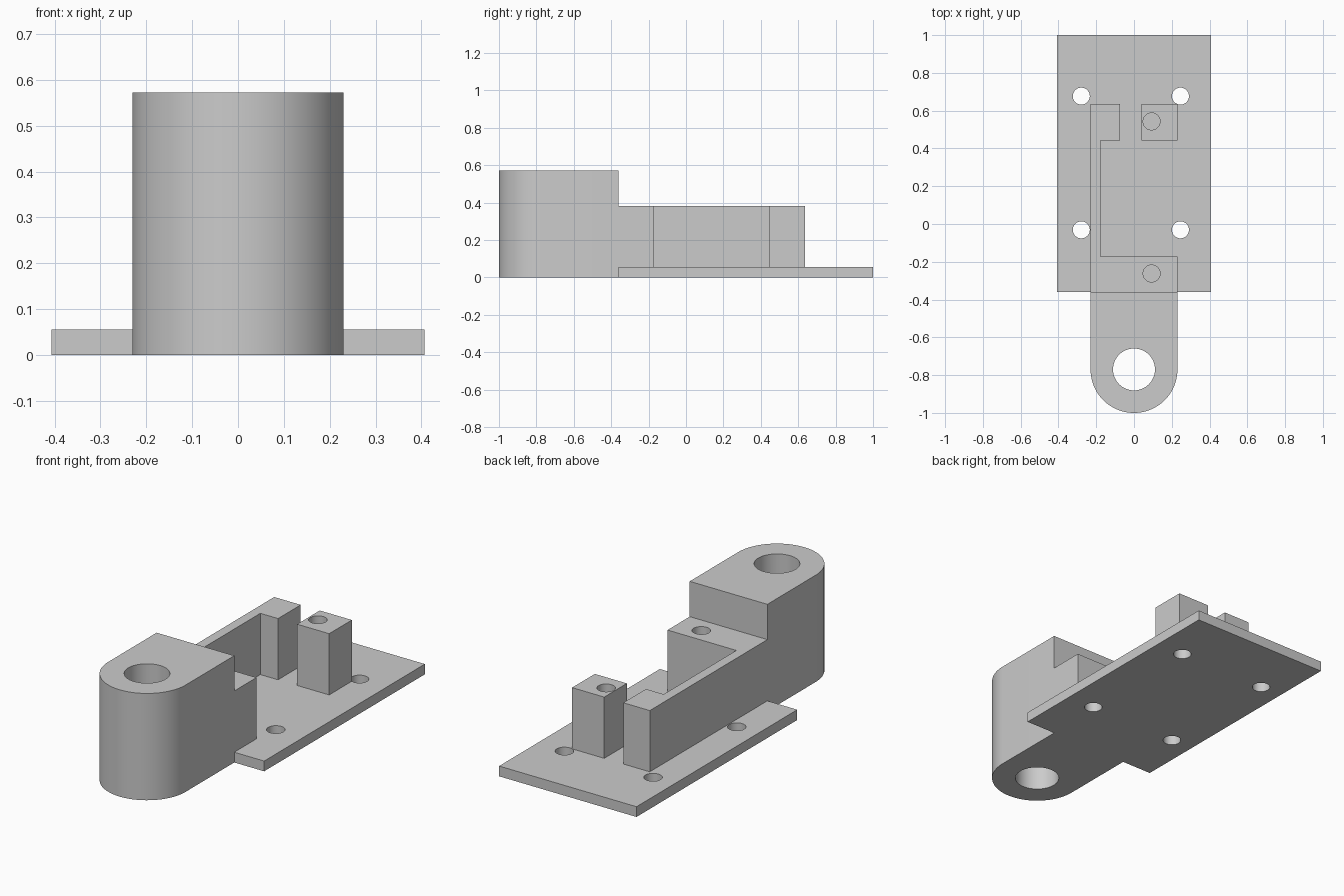
import bpy
import bmesh
from math import pi, cos, sin, radians

cube = bpy.data.objects.get("Cube")
if cube:
    bpy.data.objects.remove(cube, do_unlink=True)

grey = bpy.data.materials.new("plain grey")
grey.use_nodes = True
colour = (0.6, 0.6, 0.6, 1)
grey.diffuse_color = colour
grey.node_tree.nodes["Principled BSDF"].inputs["Base Color"].default_value = colour

PLATE_TOP, FRAME_TOP, BOSS_TOP = 0.055, 0.383, 0.572
HALF = 0.23            # half width of the arm and frame
STEP_Y = -0.36         # where plate and frame meet the boss
PIVOT_Y = HALF - 1


def extrude(name, outline, z0, z1):
    """Prism from a counter-clockwise outline."""
    bm = bmesh.new()
    face = bm.faces.new([bm.verts.new((x, y, z0)) for x, y in outline])
    top = bmesh.ops.extrude_face_region(bm, geom=[face])["geom"]
    verts = [v for v in top if isinstance(v, bmesh.types.BMVert)]
    bmesh.ops.translate(bm, vec=(0, 0, z1 - z0), verts=verts)
    bmesh.ops.recalc_face_normals(bm, faces=bm.faces)
    mesh = bpy.data.meshes.new(name)
    bm.to_mesh(mesh)
    bm.free()
    mesh.materials.append(grey)
    obj = bpy.data.objects.new(name, mesh)
    bpy.context.collection.objects.link(obj)
    return obj


def arc(x, y, r, start=0, sweep=2 * pi, steps=48):
    return [(x + r * cos(start + sweep * i / steps),
             y + r * sin(start + sweep * i / steps)) for i in range(steps)]


def box(x0, x1, y0, y1):
    return [(x0, y0), (x1, y0), (x1, y1), (x0, y1)]


def drill(obj, x, y, r):
    """Cut a vertical round hole right through one part."""
    cutter = extrude("cutter", arc(x, y, r), -0.1, 1)
    mod = obj.modifiers.new("hole", "BOOLEAN")
    mod.operation, mod.solver, mod.object = "DIFFERENCE", "EXACT", cutter
    bpy.context.view_layer.update()
    graph = bpy.context.evaluated_depsgraph_get()
    obj.data = bpy.data.meshes.new_from_object(obj.evaluated_get(graph))
    obj.modifiers.clear()
    bpy.data.objects.remove(cutter, do_unlink=True)


# Base plate with four mounting holes
plate = extrude("base_plate", box(-0.407, 0.407, STEP_Y, 1), 0, PLATE_TOP)
for x in (-0.279, 0.246):
    for y in (-0.031, 0.677):
        drill(plate, x, y, 0.045)

# Tall rounded boss with the pivot bore
boss_outline = arc(0, PIVOT_Y, HALF, pi, pi) + [(HALF, PIVOT_Y), (HALF, STEP_Y), (-HALF, STEP_Y)]
boss = extrude("pivot_boss", boss_outline, 0, BOSS_TOP)
drill(boss, 0, PIVOT_Y, 0.111)

# Open frame: front block, thin side wall and rear end block
frame_outline = [(-HALF, STEP_Y), (HALF, STEP_Y), (HALF, -0.172), (-0.178, -0.172),
                 (-0.178, 0.443), (-0.073, 0.443), (-0.073, 0.635), (-HALF, 0.635)]
frame = extrude("side_frame", frame_outline, PLATE_TOP, FRAME_TOP)
drill(frame, 0.093, -0.262, 0.045)

# Free-standing rear post
post = extrude("rear_post", box(0.04, HALF, 0.443, 0.635), PLATE_TOP, FRAME_TOP)
drill(post, 0.093, 0.543, 0.045)

# Smooth bores and rounded end, sharp edges kept
for obj in (plate, boss, frame, post):
    bpy.ops.object.select_all(action="DESELECT")
    obj.select_set(True)
    bpy.context.view_layer.objects.active = obj
    bpy.ops.object.shade_smooth_by_angle(angle=radians(30))
